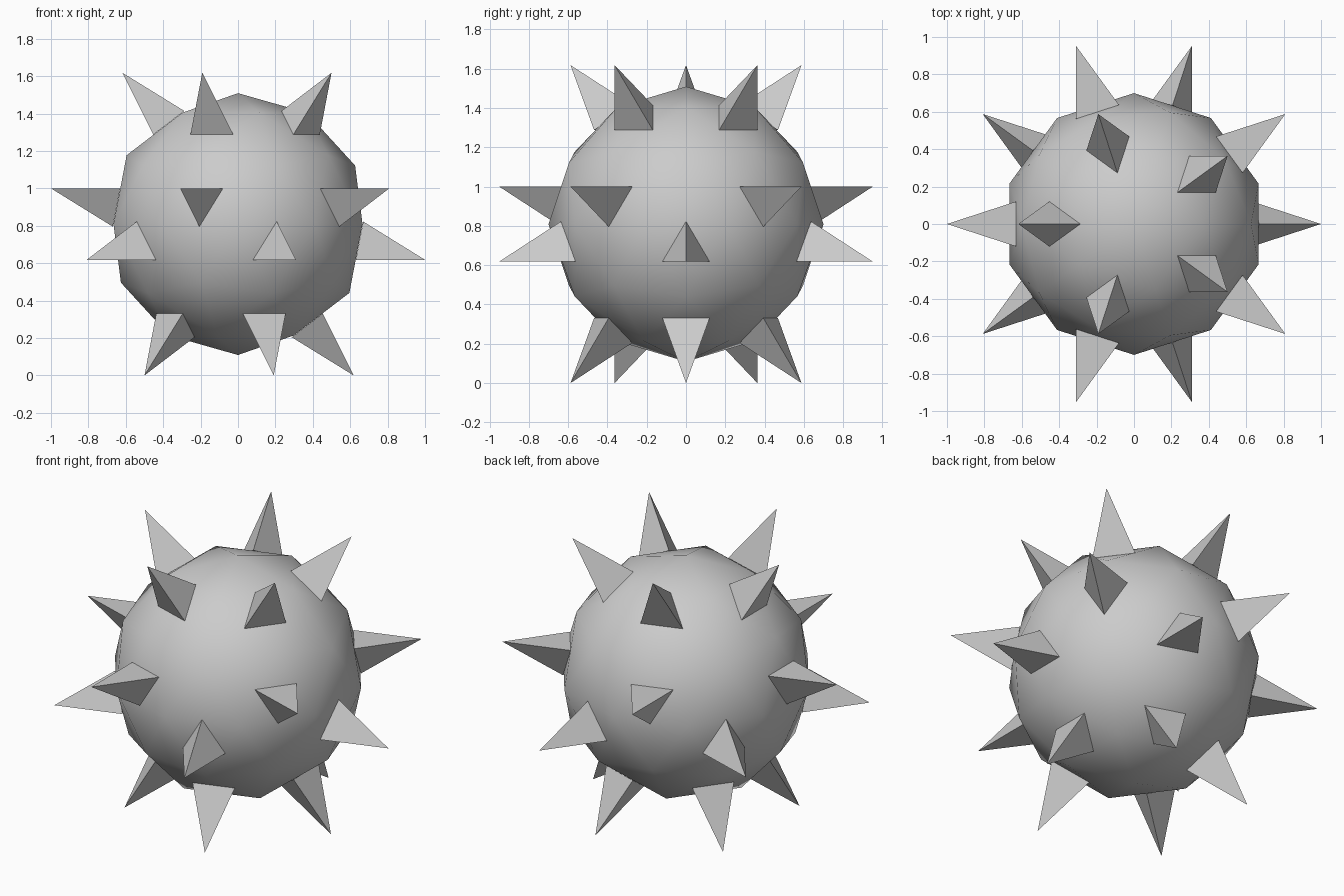
import bpy, bmesh

if "Cube" in bpy.data.objects:
    bpy.data.objects.remove(bpy.data.objects["Cube"])

CENTRE_Z = 0.809
BALL_R = 0.70        # ball radius
BASE_D = 0.655       # distance of spike bases from the centre
TIP_D = 1.018        # distance of spike tips from the centre
SPIKE_R = 0.139      # circumradius of the triangular spike base


def add_object(name, bm):
    mesh = bpy.data.meshes.new(name)
    bm.to_mesh(mesh)
    bm.free()
    obj = bpy.data.objects.new(name, mesh)
    obj.location.z = CENTRE_Z
    bpy.context.collection.objects.link(obj)
    return obj


# Ball: low-poly icosphere, smooth shaded
bm = bmesh.new()
bmesh.ops.create_icosphere(bm, subdivisions=2, radius=BALL_R)
for f in bm.faces:
    f.smooth = True
add_object("ball", bm)

# Spikes: one three-sided pyramid over every face of an icosahedron,
# with base corners pointing at that face's corners
guide = bmesh.new()
bmesh.ops.create_icosphere(guide, subdivisions=1, radius=1)
bm = bmesh.new()
for f in guide.faces:
    mid = f.calc_center_median()
    out = mid.normalized()
    base = [bm.verts.new(out * BASE_D + (v.co - mid).normalized() * SPIKE_R)
            for v in f.verts]
    tip = bm.verts.new(out * TIP_D)
    bm.faces.new(base[::-1])
    for i in range(3):
        bm.faces.new((base[i], base[(i + 1) % 3], tip))
guide.free()
bmesh.ops.recalc_face_normals(bm, faces=bm.faces)
add_object("spikes", bm)
